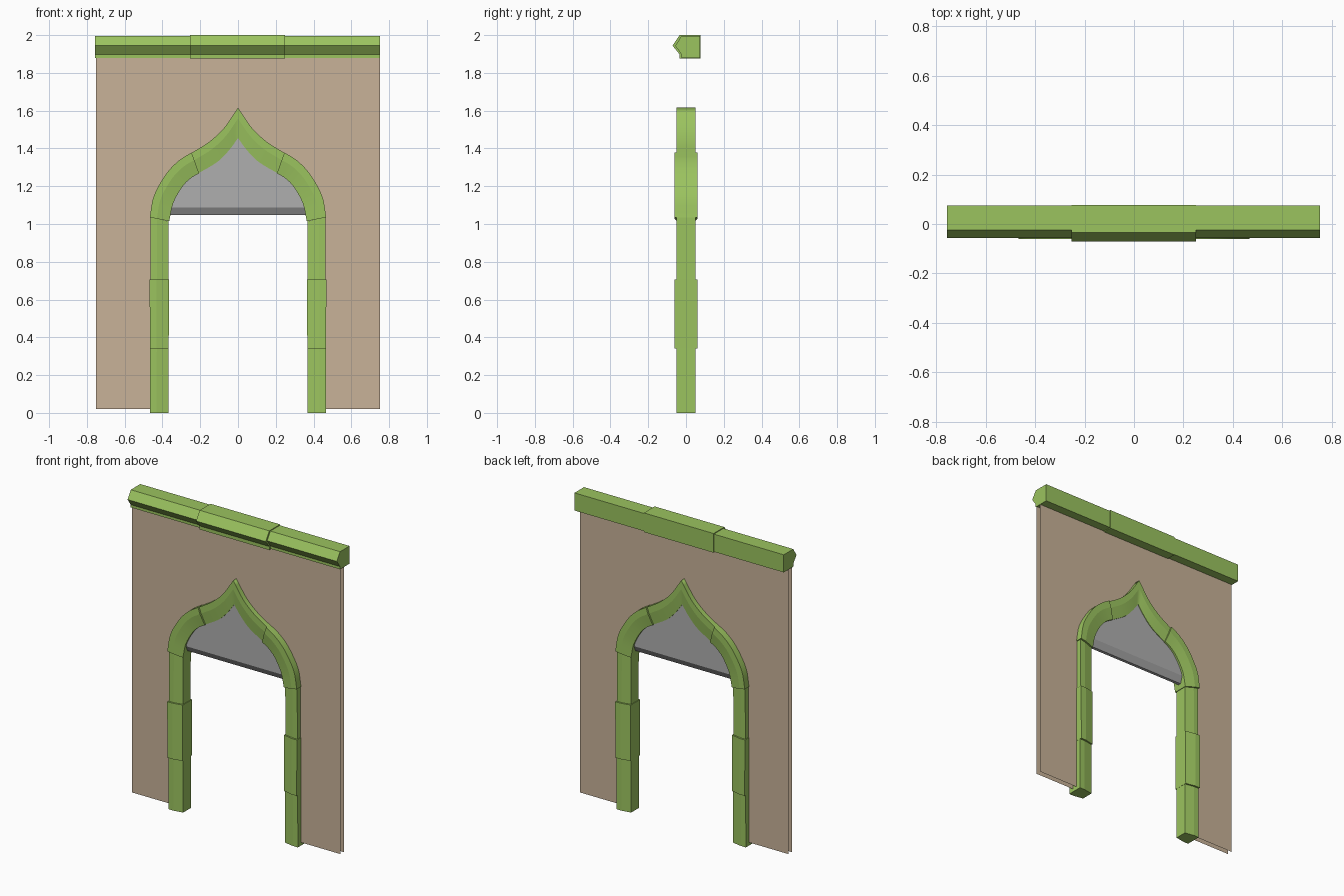
import bpy, bmesh
from mathutils import Vector

if "Cube" in bpy.data.objects:
    bpy.data.objects.remove(bpy.data.objects["Cube"])


def material(name, rgb):
    m = bpy.data.materials.new(name)
    m.diffuse_color = (*rgb, 1)
    m.use_nodes = True
    m.node_tree.nodes["Principled BSDF"].inputs["Base Color"].default_value = m.diffuse_color
    return m


GREEN = material("green_trim", (0.328, 0.546, 0.114))
TAN = material("tan_wall", (0.578, 0.445, 0.314))
GREY = material("grey_panel", (0.429, 0.429, 0.429))


def make(name, verts, faces, mat, fix_normals=True, mirror=False):
    me = bpy.data.meshes.new(name)
    me.from_pydata(verts, [], faces)
    if fix_normals:
        bm = bmesh.new()
        bm.from_mesh(me)
        bmesh.ops.recalc_face_normals(bm, faces=bm.faces)
        bm.to_mesh(me)
        bm.free()
    me.materials.append(mat)
    ob = bpy.data.objects.new(name, me)
    bpy.context.collection.objects.link(ob)
    if mirror:
        mod = ob.modifiers.new("mirror", 'MIRROR')
        mod.merge_threshold = 0.0005
    return ob


def loft(rings, cap_end=True):
    n = len(rings[0])
    verts = [v for r in rings for v in r]
    faces = [[k * n + i, k * n + (i + 1) % n, (k + 1) * n + (i + 1) % n, (k + 1) * n + i]
             for k in range(len(rings) - 1) for i in range(n)]
    faces.append(list(range(n)))
    if cap_end:
        faces.append([len(verts) - n + i for i in range(n)])
    return verts, faces


def smooth_path(pts, steps=4):
    # Catmull-Rom through the control points
    p = [Vector(q) for q in pts]
    p = [2 * p[0] - p[1]] + p + [2 * p[-1] - p[-2]]
    out = []
    for i in range(1, len(p) - 2):
        a, b, c, d = p[i - 1:i + 3]
        for s in range(steps):
            t = s / steps
            out.append(0.5 * (2 * b + (c - a) * t + (2 * a - 5 * b + 4 * c - d) * t * t
                              + (3 * b - a - 3 * c + d) * t ** 3))
    return out + [p[-2]]


# Arch outline, right half: (outer x, outer z, inner x, inner z)
LOWER = smooth_path([(.465, 1.035, .366, 1.015), (.443, 1.15, .345, 1.11), (.378, 1.265, .298, 1.196),
                     (.313, 1.333, .252, 1.243), (.245, 1.377, .207, 1.27)])
UPPER = smooth_path([(.245, 1.377, .207, 1.27), (.154, 1.434, .110, 1.328),
                     (.074, 1.508, .048, 1.390), (0, 1.616, 0, 1.455)])


def trim(name, path, half_y, grow=0.0, cap_end=True):
    # creased cross-section: full depth outside, tapering to the opening
    rings = []
    for ox, oz, ix, iz in path:
        o, i = Vector((ox, 0, oz)), Vector((ix, 0, iz))
        d = (o - i).normalized() * grow
        o, i = o + d, i - d
        r = o.lerp(i, 0.36)
        y, w = Vector((0, half_y, 0)), Vector((0, half_y * 0.78, 0))
        rings.append([o + y, o - y, r - y, i - w, i + w, r + y])
    ob = make(name, *loft(rings, cap_end), GREEN, mirror=True)
    bpy.context.view_layer.objects.active = ob
    ob.select_set(True)
    bpy.ops.object.shade_smooth_by_angle(angle=0.14)
    ob.select_set(False)


# Door posts in three blocks, then the two blocks of the ogee arch
trim("post_bottom", [(.467, 0, .368, 0), (.465, .34, .368, .34)], .05)
trim("post_middle", [(.464, .34, .369, .34), (.466, .705, .367, .705)], .0615, .002)
trim("post_top", [(.463, .705, .369, .705), (.462, 1.035, .368, 1.015)], .05)
trim("arch_shoulder", LOWER, .0615, .002)
trim("arch_peak", UPPER, .05, cap_end=False)

# Centre line of the trim, used by wall and panel
MID = [((p[0] + p[2]) / 2, (p[1] + p[3]) / 2) for p in LOWER + UPPER[1:]]

# Wall: thin front and back sheets around the opening
edge = [(.416, .02)] + MID + [(0, 1.9)]
verts, faces = [], []
for y in (-.017, .017):
    for s in (-1, 1):
        b = len(verts)
        for x, z in edge:
            verts += [(s * x, y, z), (s * .752, y, z)]
        for k in range(len(edge) - 1):
            q = [b + 2 * k, b + 2 * k + 1, b + 2 * k + 3, b + 2 * k + 2]
            faces.append(q if s * y < 0 else q[::-1])
make("wall", verts, faces, TAN, fix_normals=False)

# Panel above the door with bevelled lower edge
side = [(.41, 1.047, .01), (.41, 1.088, .035)] + [(x, z, .035) for x, z in MID if z > 1.1]
side[-1] = (.002, side[-1][1], .035)
rings = [[Vector((-x, -y, z)), Vector((x, -y, z)), Vector((x, y, z)), Vector((-x, y, z))]
         for x, z, y in side]
make("arch_panel", *loft(rings), GREY)


def beam(name, x0, x1, front, corner, back, z0, z1):
    prof = [(back, z0), (back, z1), (corner, z1), (front, 1.944),
            (corner, 1.898), (corner, z0)]
    make(name, *loft([[(x, y, z) for y, z in prof] for x in (x0, x1)]), GREEN)


# Top beam in three lengths, the middle one slightly larger
beam("beam_left", -.757, -.253, -.057, -.024, .074, 1.88, 1.995)
beam("beam_middle", -.253, .25, -.071, -.034, .077, 1.875, 2.0)
beam("beam_right", .25, .753, -.057, -.024, .074, 1.88, 1.995)
